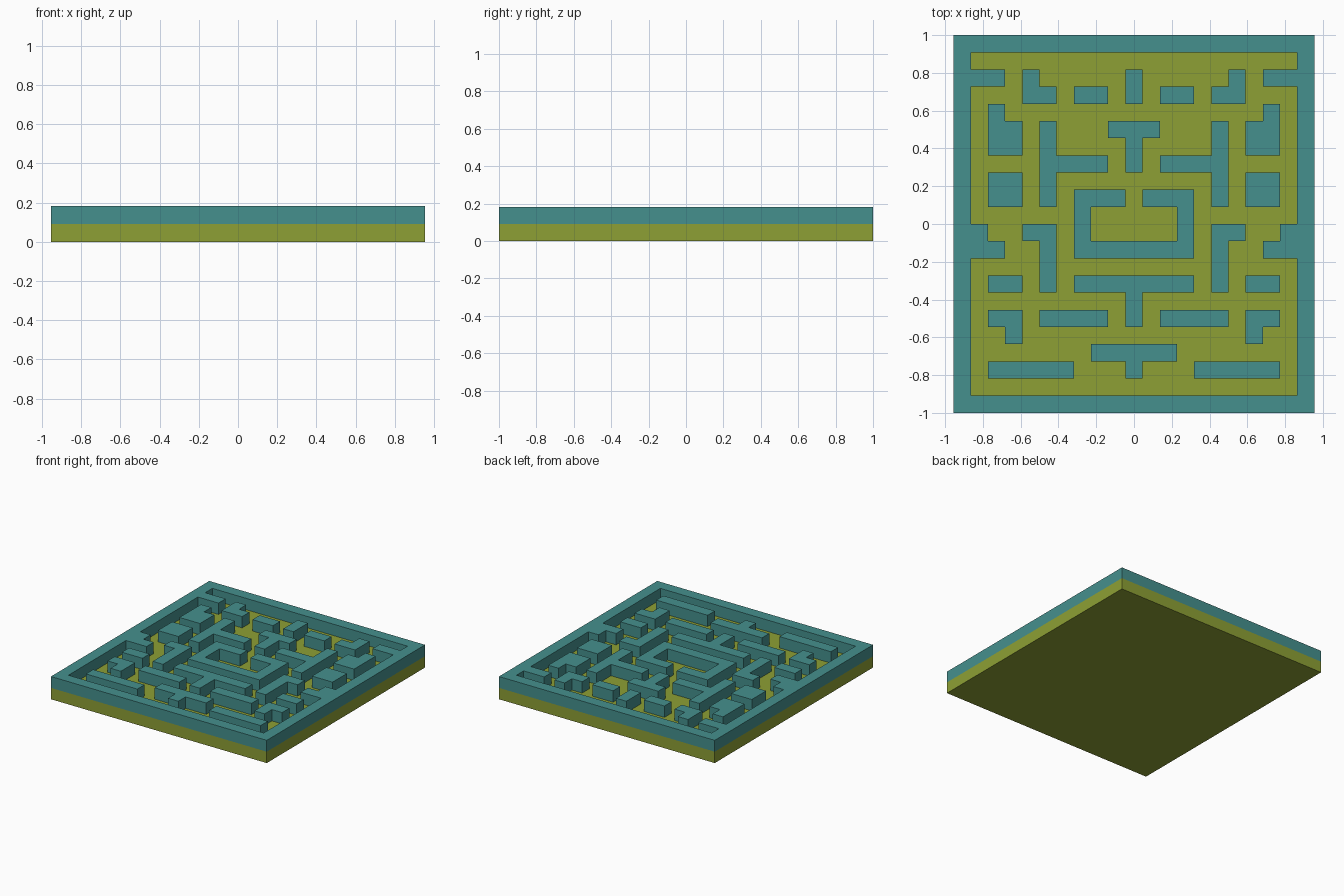
import bpy
import bmesh

if "Cube" in bpy.data.objects:
    bpy.data.objects.remove(bpy.data.objects["Cube"])

CELL = 1 / 11          # one maze square
COLS, ROWS = 21, 22    # board size in squares


def material(name, color):
    mat = bpy.data.materials.new(name)
    mat.diffuse_color = (*color, 1)
    mat.use_nodes = True
    mat.node_tree.nodes["Principled BSDF"].inputs["Base Color"].default_value = mat.diffuse_color
    return mat


FLOOR = material("olive", (0.27, 0.35, 0.035))
WALL = material("teal", (0.06, 0.28, 0.27))


def slab(name, rects, z, mat):
    """Extrude grid rectangles (col, row, last col, last row), mirrored in x."""
    cells = set()
    for c0, r0, c1, r1 in rects:
        for c in range(c0, c1 + 1):
            for r in range(r0, r1 + 1):
                cells |= {(c, r), (COLS - 1 - c, r)}
    bm = bmesh.new()
    for c, r in sorted(cells):
        x, y = (c - COLS / 2) * CELL, (ROWS / 2 - r - 1) * CELL
        bm.faces.new([bm.verts.new((x + i * CELL, y + j * CELL, z))
                      for i, j in ((0, 0), (1, 0), (1, 1), (0, 1))])
    bmesh.ops.remove_doubles(bm, verts=bm.verts, dist=1e-4)
    # merge the squares into clean outlines, then raise them
    bmesh.ops.dissolve_limit(bm, angle_limit=0.01, verts=bm.verts[:], edges=bm.edges[:])
    top = bmesh.ops.extrude_face_region(bm, geom=bm.faces[:])["geom"]
    bmesh.ops.translate(bm, vec=(0, 0, CELL),
                        verts=[v for v in top if isinstance(v, bmesh.types.BMVert)])
    bmesh.ops.recalc_face_normals(bm, faces=bm.faces[:])
    mesh = bpy.data.meshes.new(name)
    bm.to_mesh(mesh)
    bm.free()
    mesh.materials.append(mat)
    bpy.context.collection.objects.link(bpy.data.objects.new(name, mesh))


# Base board
slab("floor", [(0, 0, 10, 21)], 0, FLOOR)

# Walls: left half only, column 10 is the centre line, row 0 is the back
walls = {
    # rim with the stubs that grow inward from it
    "outer_wall": [(0, 0, 10, 0), (0, 21, 10, 21), (0, 0, 0, 21),
                   (1, 2, 2, 2), (1, 11, 1, 12), (2, 12, 2, 12)],
    # back section
    "back_corner_blocks": [(4, 2, 4, 3), (5, 3, 5, 3)],
    "back_short_bars": [(7, 3, 8, 3)],
    "back_centre_post": [(10, 2, 10, 3)],
    "back_side_blocks": [(2, 4, 2, 6), (3, 5, 3, 6)],
    "side_tees": [(5, 5, 5, 9), (6, 7, 8, 7)],
    "back_centre_tee": [(9, 5, 10, 5), (10, 6, 10, 7)],
    "side_squares": [(2, 8, 3, 9)],
    # middle section
    "centre_pen": [(7, 9, 9, 9), (7, 9, 7, 12), (7, 12, 10, 12)],
    "side_hooks": [(4, 11, 5, 11), (5, 11, 5, 14)],
    # front section
    "front_side_bars": [(2, 14, 3, 14)],
    "middle_tee": [(7, 14, 10, 14), (10, 15, 10, 16)],
    "front_corner_blocks": [(2, 16, 3, 16), (3, 17, 3, 17)],
    "front_short_bars": [(5, 16, 8, 16)],
    "front_tee": [(8, 18, 10, 18), (10, 19, 10, 19)],
    "front_long_bars": [(2, 19, 6, 19)],
}
for name, rects in walls.items():
    slab(name, rects, CELL, WALL)
